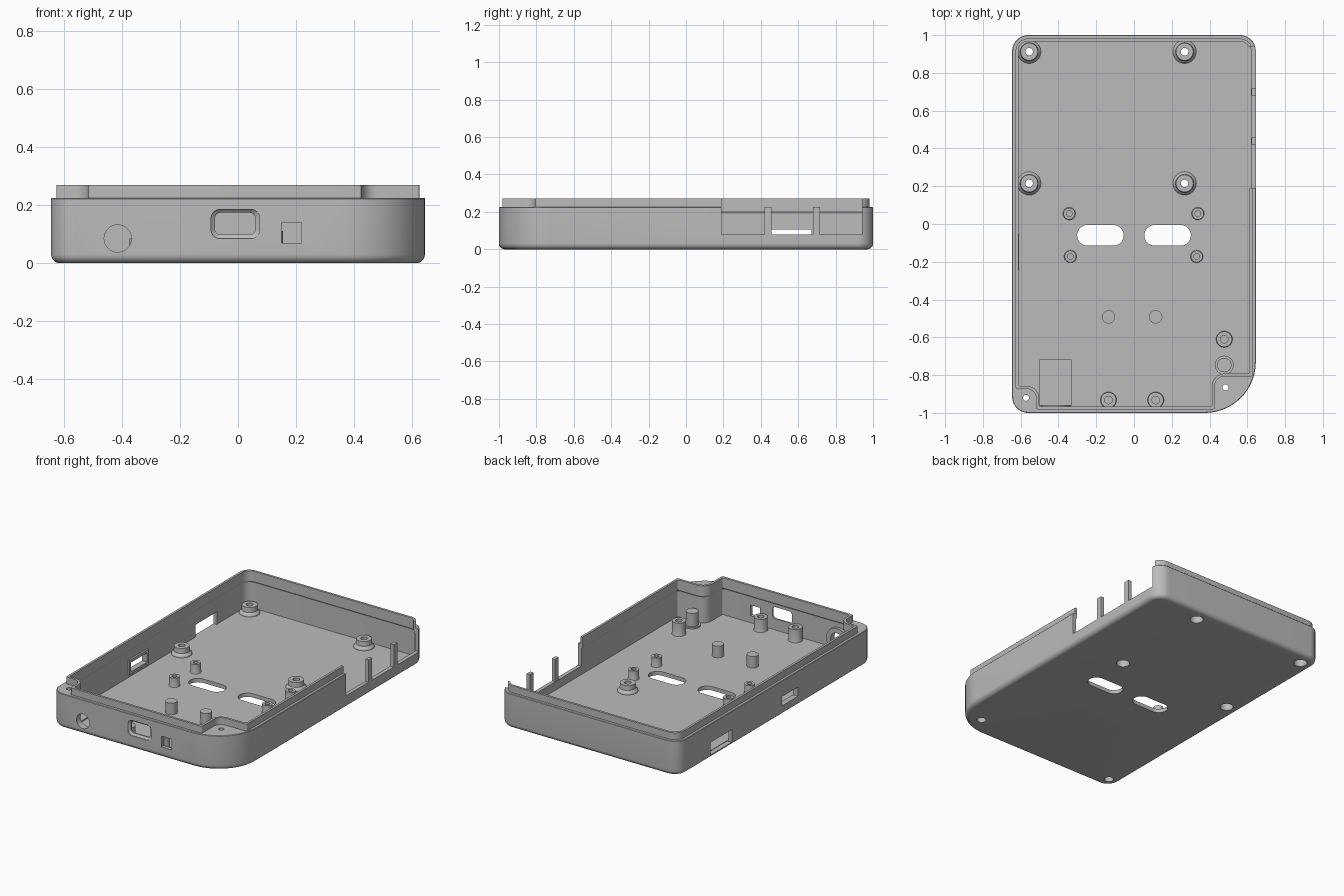
import bpy, bmesh
from math import sin, cos, pi
from mathutils import Vector

if "Cube" in bpy.data.objects:
    bpy.data.objects.remove(bpy.data.objects["Cube"])

grey = bpy.data.materials.new("light grey plastic")
grey.use_nodes = True
grey.diffuse_color = (0.5, 0.5, 0.5, 1)
grey.node_tree.nodes["Principled BSDF"].inputs["Base Color"].default_value = (0.5, 0.5, 0.5, 1)

WALL_TOP, LIP_TOP, FLOOR = 0.225, 0.27, 0.025


def rounded(corners, steps=8):
    """Closed 2D loop from right-angled corners given as (x, y, radius)."""
    pts = []
    for i, (x, y, r) in enumerate(corners):
        p = Vector((x, y))
        u = (p - Vector(corners[i - 1][:2])).normalized()
        v = (Vector(corners[(i + 1) % len(corners)][:2]) - p).normalized()
        c = p - r * u + r * v
        for k in range(steps + 1):
            t = k / steps * pi / 2
            pts.append(c - r * cos(t) * v + r * sin(t) * u)
    return pts


def rect(x0, x1, y0, y1, r):
    return rounded([(x1, y1, r), (x0, y1, r), (x0, y0, r), (x1, y0, r)])


def circle(x, y, r, n=32):
    return [(x + r * cos(2 * pi * i / n), y + r * sin(2 * pi * i / n)) for i in range(n)]


def loft(name, loops, ring=False, axis="z"):
    """Skin a stack of (2D loop, depth); cap the ends, or join them into a ring."""
    bm = bmesh.new()
    rows = [[bm.verts.new((p[0], p[1], d) if axis == "z" else (p[0], d, p[1]))
             for p in loop] for loop, d in loops]
    n = len(rows[0])
    for j in range(len(rows) if ring else len(rows) - 1):
        a, b = rows[j], rows[(j + 1) % len(rows)]
        for i in range(n):
            k = (i + 1) % n
            bm.faces.new((a[i], a[k], b[k], b[i]))
    if not ring:
        bm.faces.new(rows[0])
        bm.faces.new(rows[-1])
    bmesh.ops.recalc_face_normals(bm, faces=bm.faces)
    mesh = bpy.data.meshes.new(name)
    bm.to_mesh(mesh)
    bm.free()
    mesh.materials.append(grey)
    obj = bpy.data.objects.new(name, mesh)
    bpy.context.collection.objects.link(obj)
    return obj


def box(name, x0, x1, y0, y1, z0, z1):
    sq = [(x0, y0), (x1, y0), (x1, y1), (x0, y1)]
    return loft(name, [(sq, z0), (sq, z1)])


def cylinder(name, x, y, r, z0, z1, axis="z"):
    return loft(name, [(circle(x, y, r), z0), (circle(x, y, r), z1)], axis=axis)


def lathe(name, x, y, profile, axis="z"):
    """Turned ring from a closed (radius, depth) profile."""
    return loft(name, [(circle(x, y, r), d) for r, d in profile], ring=True, axis=axis)


def cut(target, cutter, keep=False):
    cutter.hide_render = True
    mod = target.modifiers.new("cut", "BOOLEAN")
    mod.operation, mod.solver, mod.object = "DIFFERENCE", "EXACT", cutter
    with bpy.context.temp_override(object=target, active_object=target):
        bpy.ops.object.modifier_apply(modifier=mod.name)
    if not keep:
        bpy.data.objects.remove(cutter)


def outline(d):
    """Outer case outline, inset by d: one large front corner."""
    x, y, r = 0.645 - d, 1 - d, 0.085 - d
    return rounded([(x, y, r), (-x, y, r), (-x, -y, r), (x, -y, 0.27 - d)], 14)


def tray(d):
    """Inner outline, inset by d, stepping around the two front screw corners."""
    x, y, r, b, s = 0.645 - d, 1 - d, 0.085 - d, 0.035 + d, 0.01
    lx, ly, rx, ry = -0.535 + d, -0.89 + d, 0.445 - d, -0.825 + d
    return rounded([(x, y, r), (-x, y, r), (-x, ly, s), (lx, ly, b),
                    (lx, -y, s), (rx, -y, s), (rx, ry, b), (x, ry, s)])


# Case body with rounded bottom edge
R = 0.03
base = [(outline(R * (1 - sin(t))), R * (1 - cos(t))) for t in [k * pi / 12 for k in range(7)]]
case = loft("case_body", base + [(outline(0), WALL_TOP - 0.003), (outline(0.003), WALL_TOP)])
cut(case, loft("cavity", [(tray(0.025), FLOOR), (tray(0.025), 0.4)]))

# Raised lip with a sloped underside
lip = loft("top_lip", [(tray(0.018), 0.19), (tray(0.018), LIP_TOP), (tray(0.033), LIP_TOP),
                       (tray(0.033), 0.205), (tray(0.024), 0.19)], ring=True)

# Right side port bay and its two thin posts
bay = box("bay", 0.56, 0.7, 0.19, 0.94, 0.08, 0.4)
cut(case, bay, keep=True)
cut(lip, bay)
for i, y in enumerate((0.42, 0.68)):
    box(f"bay_post_{i + 1}", 0.622, 0.645, y, y + 0.037, 0.075, WALL_TOP)

# Front openings: jack, bevelled port, square switch
cut(case, cylinder("jack_hole", -0.415, 0.085, 0.047, -1.1, -0.95, "y"))
wide, tight = rect(-0.093, 0.075, 0.085, 0.185, 0.03), rect(-0.08, 0.06, 0.098, 0.174, 0.02)
cut(case, loft("port_hole", [(wide, -1.1), (wide, -0.995), (tight, -0.985), (tight, -0.95)], axis="y"))
cut(case, box("switch_hole", 0.15, 0.22, -1.1, -0.95, 0.07, 0.14))
lathe("jack_collar", -0.415, 0.085,
      [(0.078, -0.98), (0.078, -0.958), (0.047, -0.958), (0.047, -0.98)], "y")
cut(case, box("jack_pocket", -0.5, -0.33, -0.96, -0.72, 0.017, 0.1))

# Left side openings, one with an inner frame
frame = box("side_port_frame", -0.626, -0.608, -0.245, -0.05, 0.045, 0.14)
window = box("window", -0.7, -0.6, -0.23, -0.065, 0.062, 0.122)
cut(case, window, keep=True)
cut(frame, window)
cut(case, box("side_notch", -0.7, -0.612, 0.45, 0.67, 0.022, 0.105))

# Floor vent slots
for s in (-1, 1):
    slot = rect(s * 0.178 - 0.123, s * 0.178 + 0.123, -0.115, -0.005, 0.0549)
    cut(case, loft("vent", [(slot, -0.1), (slot, 0.1)]))

# Front corner screw holes with counterbores
for x, y in ((-0.572, -0.92), (0.485, -0.865)):
    cut(case, cylinder("screw_hole", x, y, 0.016, -0.1, 0.4))
    cut(case, cylinder("counterbore", x, y, 0.028, -0.1, 0.1))

# Flared board standoffs, open through the floor
for i, (x, y) in enumerate([(a, b) for a in (-0.555, 0.268) for b in (0.215, 0.912)]):
    cut(case, cylinder("screw_recess", x, y, 0.04, -0.1, 0.04))
    lathe(f"board_standoff_{i + 1}", x, y,
          [(0.063, 0.018), (0.061, 0.032), (0.048, 0.047), (0.046, 0.078), (0.02, 0.078),
           (0.02, 0.048), (0.04, 0.048), (0.04, 0.018)])


def standoff(name, x, y, r, hole, top):
    lathe(name, x, y, [(r + 0.004, 0.02), (r, FLOOR + 0.006), (r, top), (hole, top), (hole, 0.02)])


# Small standoffs around the vents
for i, (x, y) in enumerate(((-0.343, 0.055), (0.338, 0.055), (-0.337, -0.172), (0.332, -0.172))):
    standoff(f"small_standoff_{i + 1}", x, y, 0.031, 0.015, 0.085)

# Front standoffs and solid support pegs
for i, x in enumerate((-0.135, 0.115)):
    standoff(f"front_standoff_{i + 1}", x, -0.932, 0.041, 0.02, 0.11)
    cylinder(f"support_peg_{i + 1}", x, -0.492, 0.035, 0.02, 0.1)

# Pair of posts beside the large corner
standoff("corner_standoff", 0.478, -0.61, 0.041, 0.02, 0.11)
lathe("corner_peg_foot", 0.478, -0.747, [(0.05, 0.02), (0.05, 0.034), (0.03, 0.034), (0.03, 0.02)])
cylinder("corner_peg", 0.478, -0.747, 0.038, 0.02, 0.12)

# Smooth curves, sharp edges
bpy.ops.object.select_all(action="DESELECT")
for obj in bpy.context.collection.objects:
    if obj.type == "MESH":
        obj.select_set(True)
        bpy.context.view_layer.objects.active = obj
bpy.ops.object.shade_smooth_by_angle(angle=pi / 6)
